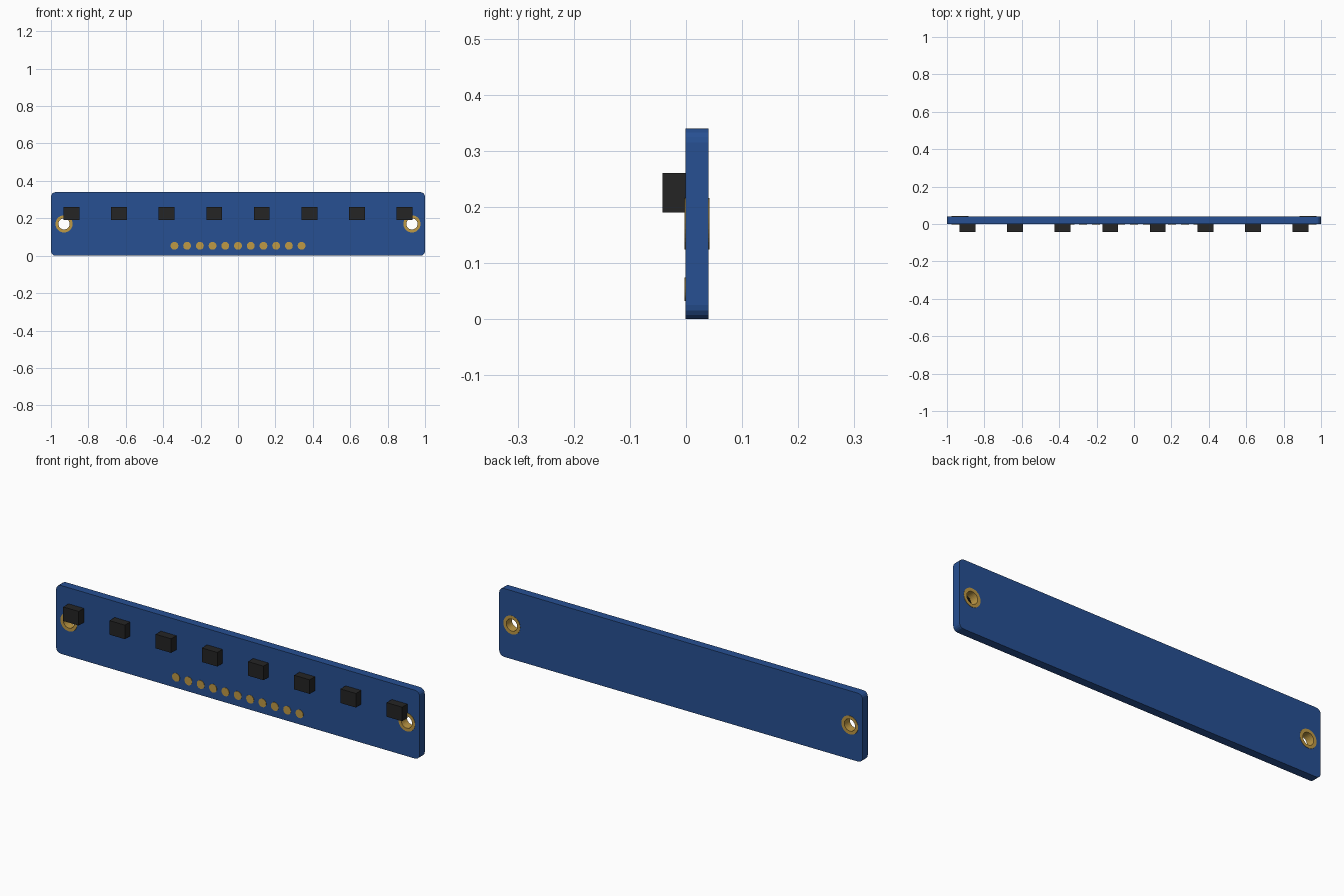
import bpy, bmesh, math
from mathutils import Matrix

if "Cube" in bpy.data.objects:
    bpy.data.objects.remove(bpy.data.objects["Cube"])

FRONT, BACK = -0.001, 0.040     # board faces in y
HOLE_X, HOLE_Z = 0.93, 0.17


def material(name, color):
    m = bpy.data.materials.new(name)
    m.diffuse_color = (*color, 1)
    m.use_nodes = True
    m.node_tree.nodes["Principled BSDF"].inputs["Base Color"].default_value = m.diffuse_color
    return m


BLUE = material("board_blue", (0.02, 0.08, 0.29))
GOLD = material("contact_gold", (0.52, 0.32, 0.06))
BLACK = material("chip_black", (0.018, 0.018, 0.018))


def finish(bm, name, mat=None):
    bmesh.ops.recalc_face_normals(bm, faces=bm.faces)
    me = bpy.data.meshes.new(name)
    bm.to_mesh(me)
    bm.free()
    ob = bpy.data.objects.new(name, me)
    bpy.context.collection.objects.link(ob)
    if mat:
        me.materials.append(mat)
    return ob


def box(name, x, z, w, h, y0, y1, mat):
    bm = bmesh.new()
    bmesh.ops.create_cube(bm, size=1, matrix=Matrix.Translation((x, (y0 + y1) / 2, z))
                          @ Matrix.Diagonal((w, y1 - y0, h, 1)))
    return finish(bm, name, mat)


def disc(name, x, z, r, y0, y1, mat=None, sides=32):
    bm = bmesh.new()
    bmesh.ops.create_cone(bm, cap_ends=True, segments=sides, radius1=r, radius2=r, depth=y1 - y0,
                          matrix=Matrix.Translation((x, (y0 + y1) / 2, z))
                          @ Matrix.Rotation(math.pi / 2, 4, 'X'))
    return finish(bm, name, mat)


def ring(name, x, z, r_in, r_out, y0, y1, mat, sides=32):
    # rectangular section swept around the y axis
    bm = bmesh.new()
    section = [(r_in, y0), (r_out, y0), (r_out, y1), (r_in, y1)]
    loops = []
    for i in range(sides):
        a = 2 * math.pi * i / sides
        loops.append([bm.verts.new((x + r * math.cos(a), y, z + r * math.sin(a))) for r, y in section])
    for i in range(sides):
        p, q = loops[i], loops[(i + 1) % sides]
        for k in range(4):
            bm.faces.new((p[k], p[(k + 1) % 4], q[(k + 1) % 4], q[k]))
    return finish(bm, name, mat)


# board with rounded corners
board = box("circuit_board", 0, 0.17, 2.0, 0.34, FRONT, BACK, BLUE)
bm = bmesh.new()
bm.from_mesh(board.data)
corners = [e for e in bm.edges if abs(e.verts[0].co.y - e.verts[1].co.y) > 0.01]
bmesh.ops.bevel(bm, geom=corners, offset=0.025, segments=4, profile=0.5, affect='EDGES')
bm.to_mesh(board.data)
bm.free()

# mounting holes with plated gold rings
for side, label in ((-1, "left"), (1, "right")):
    cutter = disc(f"{label}_hole_cutter", side * HOLE_X, HOLE_Z, 0.031, -0.1, 0.1)
    cutter.hide_render = True
    mod = board.modifiers.new(f"{label}_hole", 'BOOLEAN')
    mod.operation = 'DIFFERENCE'
    mod.solver = 'EXACT'
    mod.object = cutter
    bpy.context.view_layer.objects.active = board
    bpy.ops.object.modifier_apply(modifier=mod.name)
    bpy.data.objects.remove(cutter)
    ring(f"{label}_mount_ring", side * HOLE_X, HOLE_Z, 0.030, 0.046, FRONT - 0.0015, BACK + 0.0015, GOLD)

# row of chips
for i in range(8):
    box(f"chip_{i + 1}", -0.89 + i * 1.78 / 7, 0.225, 0.085, 0.07, -0.042, FRONT + 0.001, BLACK)

# row of solder pads
for i in range(11):
    disc(f"solder_pad_{i + 1}", -0.34 + i * 0.068, 0.053, 0.021, FRONT - 0.002, FRONT + 0.001, GOLD, 24)
